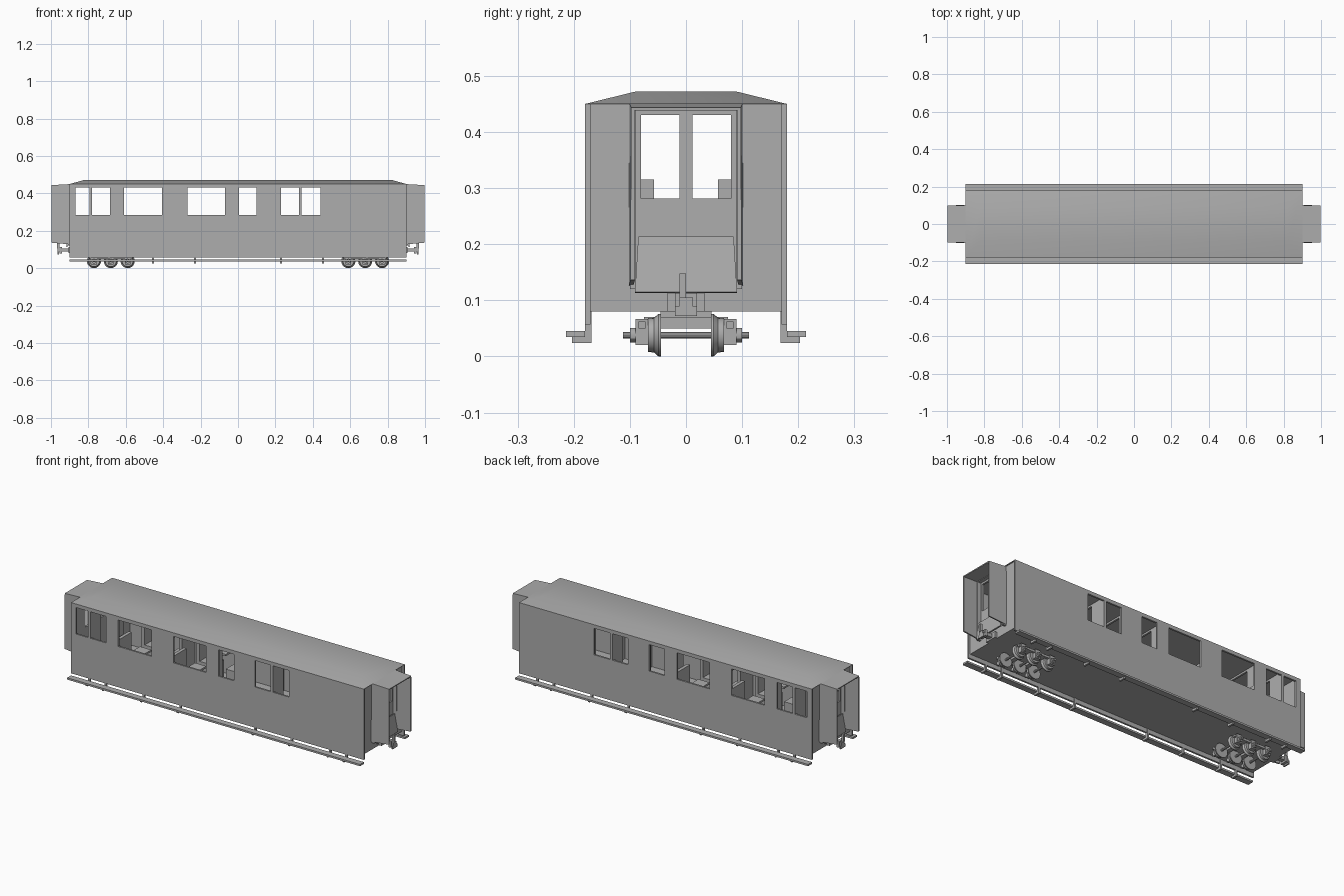
import bpy, bmesh, math
from mathutils import Matrix, Vector

cube = bpy.data.objects.get("Cube")
if cube:
    bpy.data.objects.remove(cube, do_unlink=True)

grey = bpy.data.materials.new("plain grey")
grey.use_nodes = True
grey.diffuse_color = (0.42, 0.42, 0.42, 1)
grey.node_tree.nodes["Principled BSDF"].inputs["Base Color"].default_value = grey.diffuse_color


def finish(name, bm, mirror="", solid=0.0, smooth=False):
    """Turn a bmesh into an object, thickened and mirrored about the centre."""
    mesh = bpy.data.meshes.new(name)
    bmesh.ops.recalc_face_normals(bm, faces=bm.faces)
    bm.to_mesh(mesh)
    bm.free()
    obj = bpy.data.objects.new(name, mesh)
    bpy.context.collection.objects.link(obj)
    mesh.materials.append(grey)
    if solid:
        mod = obj.modifiers.new("thickness", 'SOLIDIFY')
        mod.thickness = solid
        mod.offset = 0
    if mirror:
        mod = obj.modifiers.new("mirror", 'MIRROR')
        mod.use_axis = ("x" in mirror, "y" in mirror, False)
        mod.use_mirror_merge = False
    if smooth:
        bpy.ops.object.select_all(action='DESELECT')
        obj.select_set(True)
        bpy.context.view_layer.objects.active = obj
        bpy.ops.object.shade_smooth_by_angle(angle=math.radians(30))
    return obj


def box(name, xs, ys, zs, mirror=""):
    bm = bmesh.new()
    bmesh.ops.create_cube(bm, size=1)
    for v in bm.verts:
        v.co = [r[0] if c < 0 else r[1] for c, r in zip(v.co, (xs, ys, zs))]
    return finish(name, bm, mirror)


def panel(name, place, us, zs, holes, mirror="", solid=0.01):
    """Upright sheet with rectangular openings given as (u0, u1, z0, z1)."""
    bm = bmesh.new()
    cu = sorted(set(us) | {u for h in holes for u in h[:2]})
    cz = sorted(set(zs) | {z for h in holes for z in h[2:]})
    grid = {(u, z): bm.verts.new(place(u, z)) for u in cu for z in cz}
    for u0, u1 in zip(cu, cu[1:]):
        for z0, z1 in zip(cz, cz[1:]):
            u, z = (u0 + u1) / 2, (z0 + z1) / 2
            if not any(h[0] < u < h[1] and h[2] < z < h[3] for h in holes):
                bm.faces.new([grid[k] for k in ((u0, z0), (u1, z0), (u1, z1), (u0, z1))])
    bmesh.ops.delete(bm, geom=[v for v in bm.verts if not v.link_faces], context='VERTS')
    return finish(name, bm, mirror, solid)


def turned(name, x, z, profile, mirror, sides=20):
    """Solid of revolution about a crosswise axis, profile of (y, radius)."""
    bm = bmesh.new()
    rings = []
    for y, r in profile:
        rings.append([bm.verts.new((x + r * math.cos(a), y, z + r * math.sin(a)))
                      for a in (2 * math.pi * i / sides for i in range(sides))])
    for a, b in zip(rings, rings[1:]):
        for i in range(sides):
            j = (i + 1) % sides
            bm.faces.new((a[i], a[j], b[j], b[i]))
    bm.faces.new(rings[0])
    bm.faces.new(rings[-1])
    return finish(name, bm, mirror, smooth=True)


# Side walls with their windows
windows = [(-.87, -.795), (-.78, -.685), (-.61, -.405), (-.27, -.07),
           (.005, .1), (.23, .325), (.34, .44)]
panel("side_wall", lambda u, z: (u, .175, z), (-.9, .9), (.057, .45),
      [(a, b, .283, .43) for a, b in windows], "y")

# Floor and headstocks
box("floor", (-.89, .89), (-.17, .17), (.08, .113))

# Hipped roof
bm = bmesh.new()
bmesh.ops.create_cube(bm, size=2)
for v in bm.verts:
    top = v.co.z > 0
    v.co = (v.co.x * (.82 if top else .9), v.co.y * (.09 if top else .18), .472 if top else .45)
finish("roof", bm, smooth=True)

# End walls with glazed double doors
panel("end_wall", lambda u, z: (.885, u, z), (-.17, .17), (.113, .45),
      [(-.08, -.012, .281, .43), (.012, .08, .281, .43)], "x")

# Open gangway hoods, slightly tapered outward
bm = bmesh.new()
hood = [[bm.verts.new((x, y, z)) for y, z in ((-w, lo), (-w, hi), (w, hi), (w, lo))]
        for x, w, lo, hi in ((.888, .098, .126, .447), (.996, .095, .136, .441))]
for i in range(3):
    bm.faces.new((hood[0][i], hood[0][i + 1], hood[1][i + 1], hood[1][i]))
finish("gangway_hood", bm, "x", .008)

# Door frame inside each hood
panel("gangway_frame", lambda u, z: (.9, u, z), (-.1, .1), (.126, .447),
      [(-.09, .09, .12, .44)], "x", .02)

# Raised bridge plate in front of the doors
bm = bmesh.new()
bm.faces.new([bm.verts.new(p) for p in
              ((.915, -.091, .114), (.915, .091, .114), (.9, .085, .213), (.9, -.085, .213))])
finish("bridge_plate", bm, "x", .008)

# Interior partitions with a central aisle
for x in (-.788, -.645, -.04, .16, .333, .5):
    panel("partition", lambda u, z: (x, u, z), (-.17, .17), (.113, .45),
          [(-.085, .085, .1, .44)])

# Seat benches and tables in the two saloons
for bay in (-.508, -.17):
    for s in (-1, 1):
        back = bay + s * .115
        box("seat_back", (back - .009, back + .009), (.057, .17), (.113, .315), "y")
        box("seat_base", sorted((back, back - s * .06)), (.057, .17), (.113, .2), "y")
    box("table", (bay - .035, bay + .035), (.085, .17), (.255, .265), "y")

# Running boards on angle brackets
box("running_board", (-.9, .9), (.18, .214), (.035, .045), "y")
for x in (.23, .455, .69, .79):
    box("bracket_drop", (x - .005, x + .005), (.168, .18), (.024, .08), "xy")
    box("bracket_arm", (x - .005, x + .005), (.168, .203), (.024, .035), "xy")

# Three-axle bogies
axles = (.59, .68, .77)
for x in axles:
    turned("wheel", x, .038, ((.045, .038), (.049, .038), (.057, .031), (.068, .03)), "xy")
    turned("axle", x, .038, ((0, .006), (.112, .006)), "xy", 10)
    turned("axle_hub", x, .038, ((.088, .013), (.1, .013)), "xy", 12)
    box("axle_box", (x - .015, x + .015), (.068, .09), (.02, .067), "xy")
box("bogie_side_beam", (.565, .795), (.072, .085), (.05, .062), "xy")
for x in (.635, .725):
    box("bogie_cross_beam", (x - .012, x + .012), (-.075, .075), (.05, .07), "x")
box("bogie_bolster", (.63, .73), (-.045, .045), (.066, .08), "x")

# Central couplers
box("coupler_mount", (.88, .905), (-.033, .033), (.08, .113), "x")
box("coupler_shaft", (.9, .965), (-.012, .012), (.088, .106), "x")
box("coupler_jaw", (.94, .955), (-.02, .02), (.078, .113), "x")
box("coupler_hook", (.955, .968), (-.012, 0), (.104, .148), "x")
box("coupler_link", (.957, .965), (-.02, .02), (.072, .09), "x")
